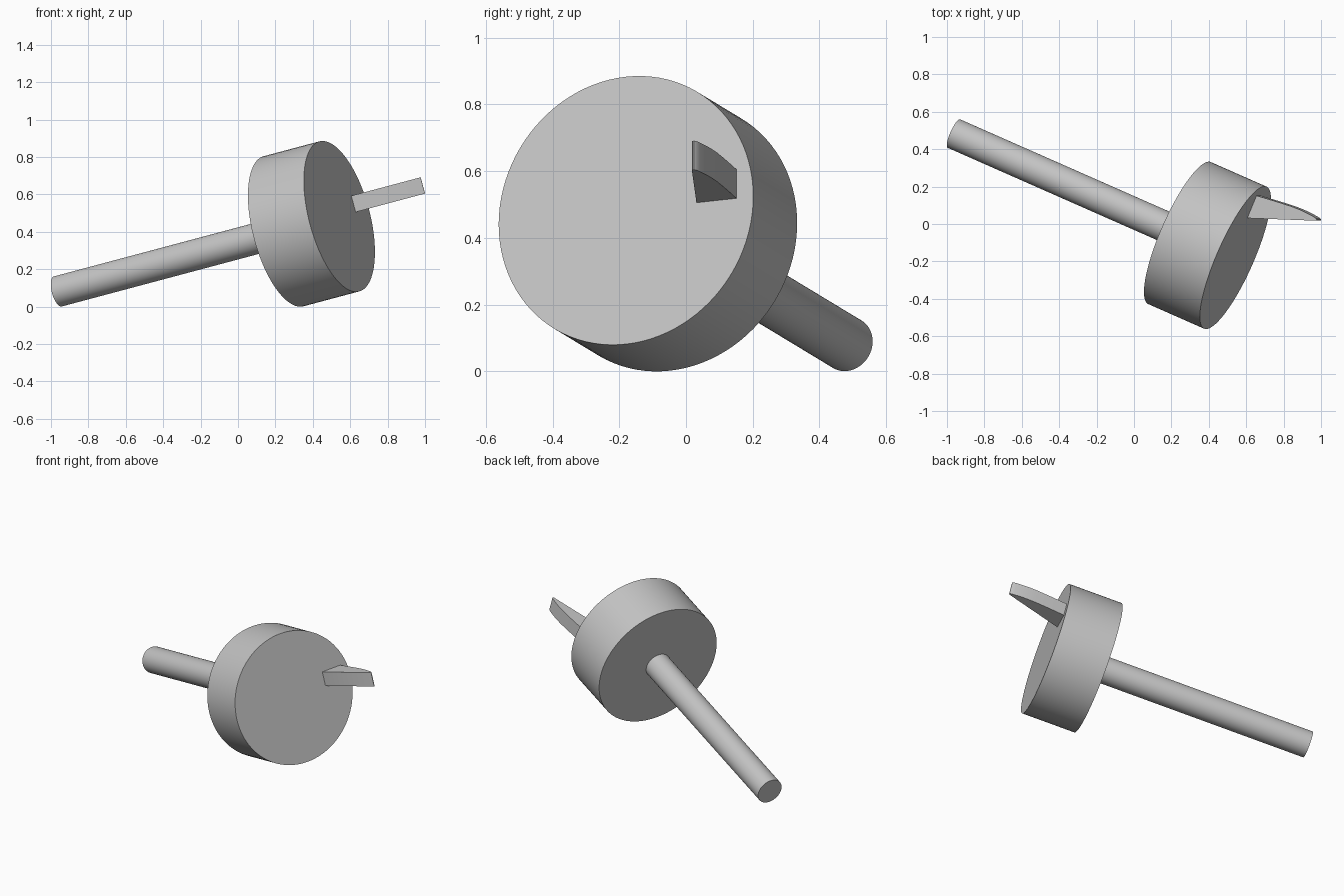
import bpy
import bmesh
from mathutils import Matrix, Vector

cube = bpy.data.objects.get("Cube")
if cube:
    bpy.data.objects.remove(cube, do_unlink=True)

# Single grey finish
grey = bpy.data.materials.new("plain grey")
grey.use_nodes = True
colour = (0.55, 0.55, 0.55, 1)
grey.diffuse_color = colour
grey.node_tree.nodes["Principled BSDF"].inputs["Base Color"].default_value = colour

# Tilted frame: local Z runs along the shaft, local Y is the blade height
axis = Vector((0.889, -0.392, 0.237)).normalized()
up = Vector((-axis.z, 0, axis.x)).normalized()
side = up.cross(axis)
frame = Matrix((side, up, axis)).transposed().to_4x4()
frame.translation = (-0.963, 0.4835, 0.081)

SHAFT_LENGTH = 1.357
FACE = 1.693


def add_part(name, bm):
    bmesh.ops.recalc_face_normals(bm, faces=bm.faces)
    mesh = bpy.data.meshes.new(name)
    bm.to_mesh(mesh)
    bm.free()
    mesh.materials.append(grey)
    obj = bpy.data.objects.new(name, mesh)
    bpy.context.collection.objects.link(obj)
    obj.matrix_world = frame
    bpy.ops.object.select_all(action="DESELECT")
    obj.select_set(True)
    bpy.context.view_layer.objects.active = obj
    bpy.ops.object.shade_smooth_by_angle(angle=0.6)


def add_cylinder(name, radius, start, end):
    bm = bmesh.new()
    bmesh.ops.create_cone(bm, cap_ends=True, segments=96, radius1=radius,
                          radius2=radius, depth=end - start,
                          matrix=Matrix.Translation((0, 0, (start + end) / 2)))
    add_part(name, bm)


# Long thin shaft and the wide disc at its end
add_cylinder("shaft", 0.083, 0, SHAFT_LENGTH)
add_cylinder("disc", 0.415, SHAFT_LENGTH, FACE)

# Off-centre blade: flat inner side, curved outer side, rounded tip
profile = [(0.23, 0), (0.36, 0), (0.369, 0.07), (0.377, 0.14), (0.383, 0.2),
           (0.385, 0.25), (0.384, 0.29), (0.381, 0.33), (0.378, 0.349),
           (0.374, 0.356), (0.37, 0.357), (0.365, 0.352)]
bm = bmesh.new()
base = bm.faces.new([bm.verts.new((x, 0, FACE + z)) for x, z in profile])
extruded = bmesh.ops.extrude_face_region(bm, geom=[base])["geom"]
top = [v for v in extruded if isinstance(v, bmesh.types.BMVert)]
bmesh.ops.translate(bm, verts=top, vec=(0, 0.09, 0))
add_part("blade", bm)
